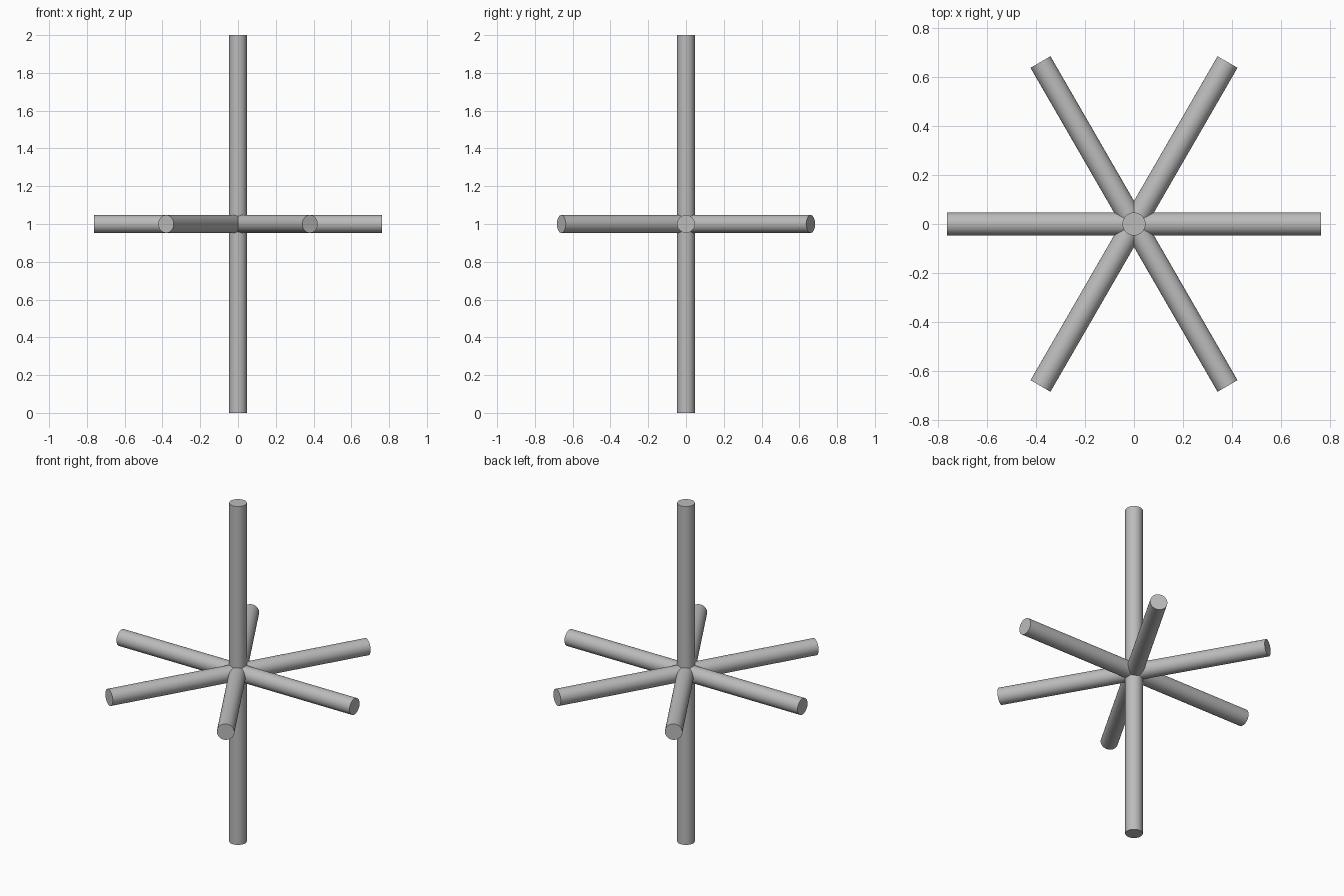
import bpy
from math import radians

if "Cube" in bpy.data.objects:
    bpy.data.objects.remove(bpy.data.objects["Cube"])

RADIUS = 0.047

# Mid-grey finish shared by all rods
grey = bpy.data.materials.new("mid_grey")
grey.diffuse_color = (0.5, 0.5, 0.5, 1)
grey.use_nodes = True
grey.node_tree.nodes["Principled BSDF"].inputs["Base Color"].default_value = grey.diffuse_color


def rod(name, length, rotation):
    """Round rod centred on the hub, smooth with sharp end rims."""
    bpy.ops.mesh.primitive_cylinder_add(
        vertices=48, radius=RADIUS, depth=length,
        location=(0, 0, 1), rotation=rotation)
    obj = bpy.context.object
    obj.name = name
    obj.data.materials.append(grey)
    bpy.ops.object.shade_smooth_by_angle(angle=radians(30))
    return obj


# Upright pole
rod("upright_pole", 2.0, (0, 0, 0))

# Three crossing rods make the six horizontal spokes
for i in range(3):
    rod(f"cross_rod_{i + 1}", 1.524, (0, radians(90), radians(60 * i)))
